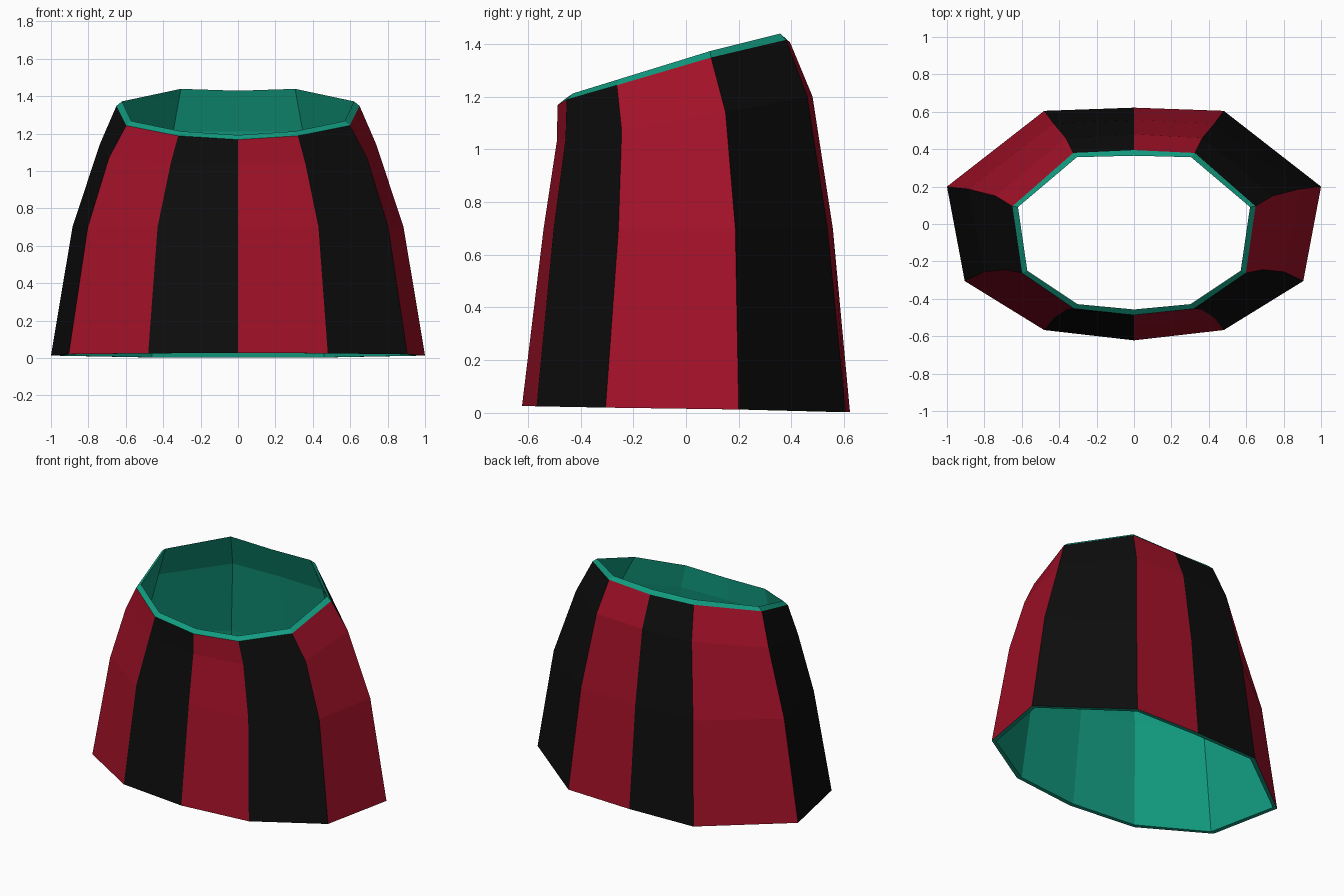
import bpy, bmesh
from mathutils import Vector

if "Cube" in bpy.data.objects:
    bpy.data.objects.remove(bpy.data.objects["Cube"])


def material(name, rgb):
    m = bpy.data.materials.new(name)
    m.diffuse_color = (*rgb, 1)
    m.use_nodes = True
    m.node_tree.nodes["Principled BSDF"].inputs["Base Color"].default_value = m.diffuse_color
    return m


MATS = [material("crimson", (0.36, 0.0055, 0.021)),
        material("black", (0.004, 0.004, 0.004)),
        material("teal lining", (0.006, 0.33, 0.215))]

# Right half of each ring, front centre round to back centre
HALF_RINGS = [
    [(0, -.622, .027), (.48, -.567, .025), (.905, -.305, .02),
     (1, .2, .013), (.48, .605, .003), (0, .622, .003)],
    [(0, -.54, .7), (.43, -.502, .7), (.803, -.256, .7),
     (.885, .187, .7), (.43, .537, .7), (0, .557, .7)],
    [(0, -.49, 1.03), (.36, -.457, 1.04), (.69, -.244, 1.07),
     (.74, .15, 1.14), (.365, .46, 1.2), (0, .48, 1.2)],
    [(0, -.487, 1.168), (.32, -.453, 1.188), (.598, -.262, 1.243),
     (.65, .095, 1.348), (.325, .38, 1.415), (0, .395, 1.405)],
]


def full_ring(half):
    """Mirror a half ring across x = 0."""
    return [Vector(p) for p in half] + [Vector((-x, y, z)) for x, y, z in half[-2:0:-1]]


def lining_ring(ring, lift):
    """Move a ring inwards by the wall thickness and lift it."""
    out = []
    for p in ring:
        r = p.xy.length
        s = 1 - 0.03 / r
        out.append(Vector((p.x * s, p.y * s, p.z + lift)))
    return out


outer = [full_ring(h) for h in HALF_RINGS]
inner = [lining_ring(r, l) for r, l in zip(outer, (0, 0, 0.01, 0.024))]


def band_object(name, rings, rule):
    """Loft rings into quads; rule(side) gives the material index."""
    bm = bmesh.new()
    vs = [[bm.verts.new(p) for p in r] for r in rings]
    n = len(vs[0])
    for a, b in zip(vs, vs[1:]):
        for i in range(n):
            j = (i + 1) % n
            f = bm.faces.new((a[i], a[j], b[j], b[i]))
            f.material_index = rule(i)
    me = bpy.data.meshes.new(name)
    bm.to_mesh(me)
    bm.free()
    for m in MATS:
        me.materials.append(m)
    ob = bpy.data.objects.new(name, me)
    bpy.context.collection.objects.link(ob)
    return ob


# Striped outer cloth: alternating crimson and black panels
band_object("striped_outer", outer, lambda i: i % 2)

# Teal lining with the top and bottom rims
band_object("lining", [outer[3]] + inner[::-1] + [outer[0]], lambda i: 2)
